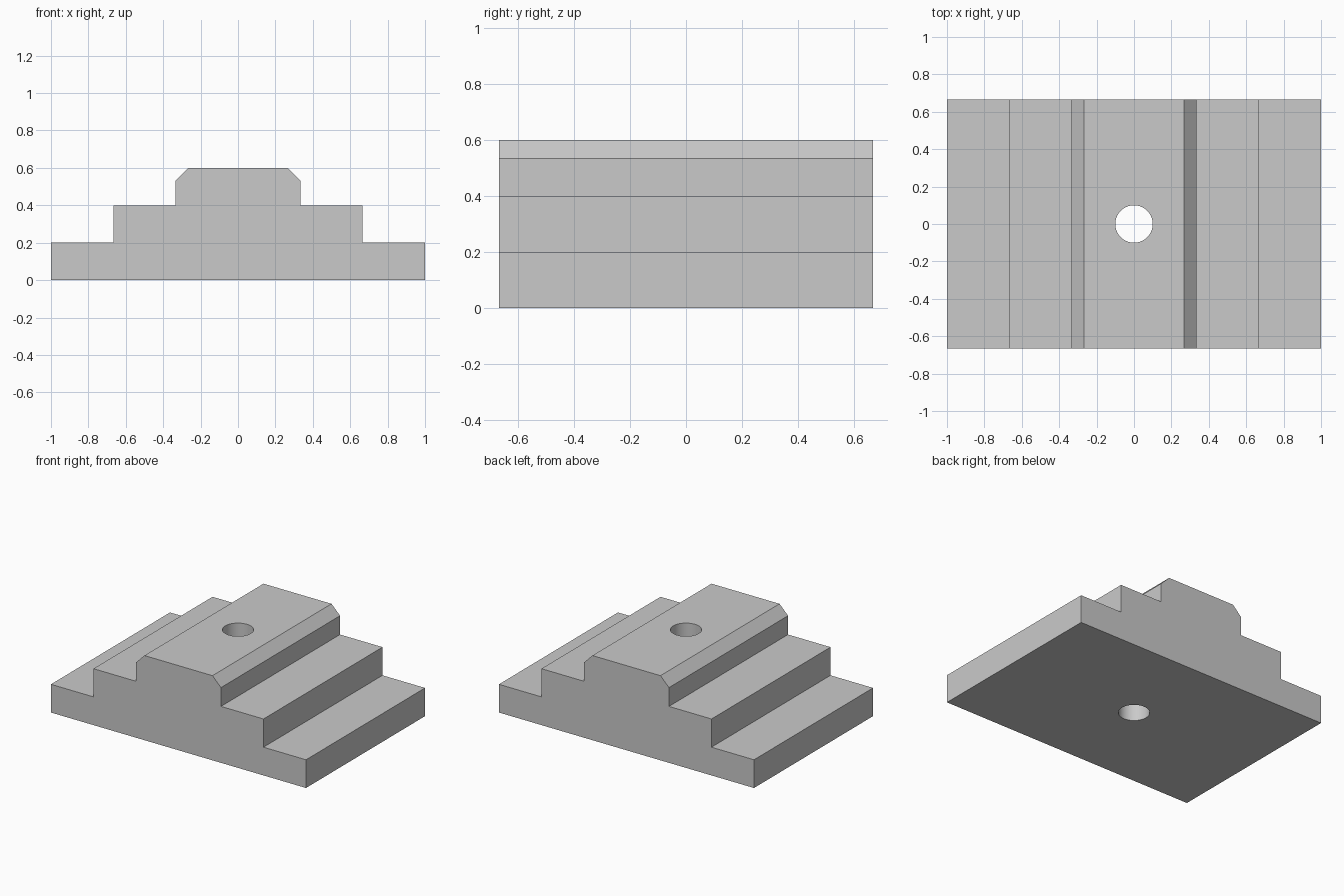
import bpy
import bmesh
import math

cube = bpy.data.objects.get("Cube")
if cube:
    bpy.data.objects.remove(cube, do_unlink=True)

# Material
grey = bpy.data.materials.new("light_grey")
grey.use_nodes = True
colour = (0.59, 0.59, 0.59, 1)
grey.diffuse_color = colour
grey.node_tree.nodes["Principled BSDF"].inputs["Base Color"].default_value = colour

# Stepped block: right half of the profile, mirrored and extruded along y
third, depth, step = 1 / 3, 4 / 3, 0.2
chamfer = step / 3
half = [(1, 0), (1, step), (2 * third, step), (2 * third, 2 * step),
        (third, 2 * step), (third, 3 * step - chamfer), (third - chamfer, 3 * step)]
profile = half + [(-x, z) for x, z in reversed(half)]

bm = bmesh.new()
face = bm.faces.new([bm.verts.new((x, -depth / 2, z)) for x, z in profile])
extruded = bmesh.ops.extrude_face_region(bm, geom=[face])["geom"]
bmesh.ops.translate(bm, vec=(0, depth, 0),
                    verts=[v for v in extruded if isinstance(v, bmesh.types.BMVert)])
bmesh.ops.recalc_face_normals(bm, faces=bm.faces)
mesh = bpy.data.meshes.new("stepped_block")
bm.to_mesh(mesh)
bm.free()
mesh.materials.append(grey)
block = bpy.data.objects.new("stepped_block", mesh)
bpy.context.collection.objects.link(block)

# Vertical through hole
bpy.ops.mesh.primitive_cylinder_add(vertices=64, radius=0.1, depth=1, location=(0, 0, 0.3))
cutter = bpy.context.object
cutter.name = "hole_cutter"
cutter.data.materials.append(grey)
cutter.hide_render = True

hole = block.modifiers.new("hole", "BOOLEAN")
hole.operation = "DIFFERENCE"
hole.solver = "EXACT"
hole.object = cutter

bpy.ops.object.select_all(action="DESELECT")
block.select_set(True)
bpy.context.view_layer.objects.active = block
bpy.ops.object.modifier_apply(modifier=hole.name)
bpy.data.objects.remove(cutter, do_unlink=True)
bpy.ops.object.shade_smooth_by_angle(angle=math.radians(30))
